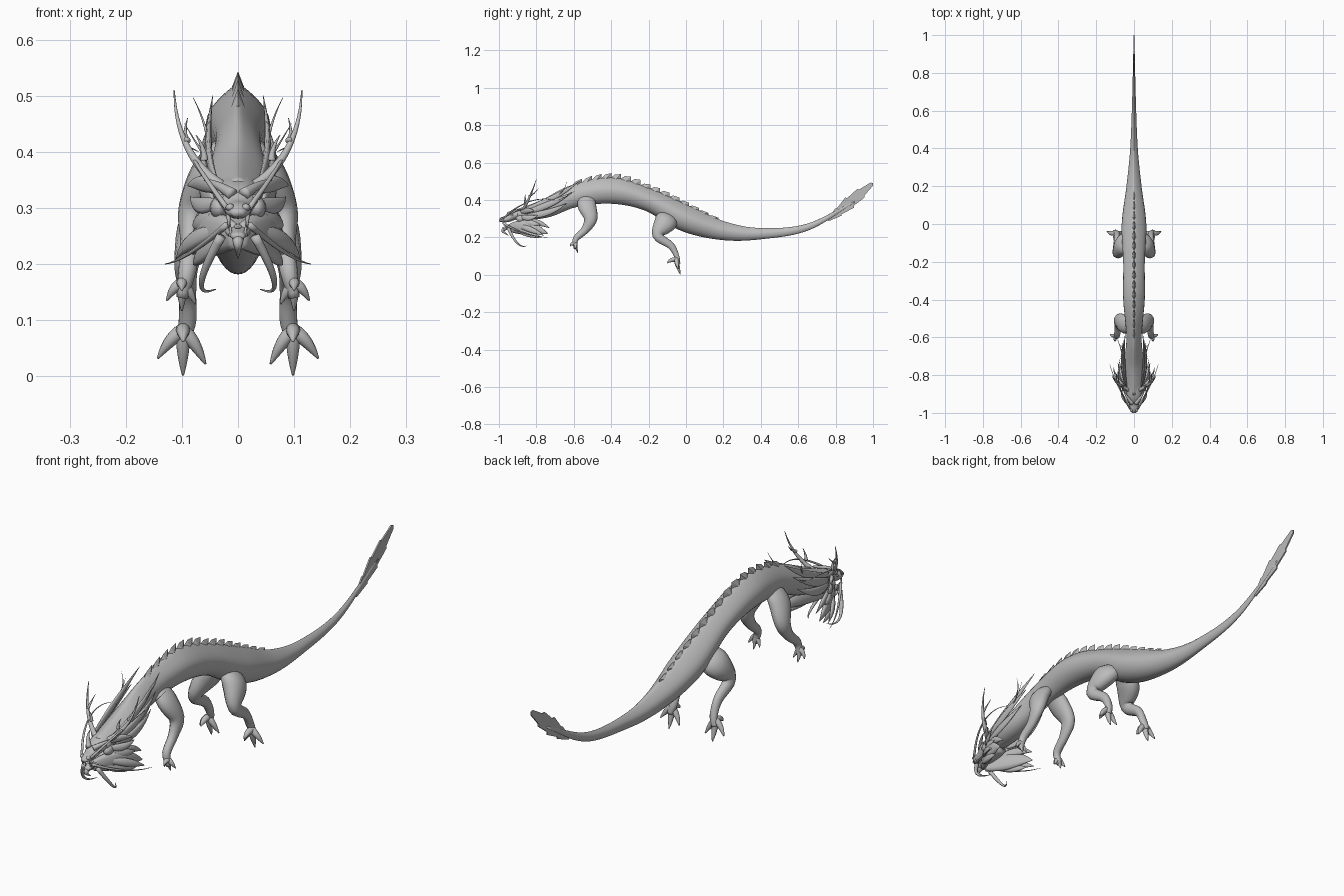
import bpy, bmesh, math
from mathutils import Vector

default_cube = bpy.data.objects.get("Cube")
if default_cube:
    bpy.data.objects.remove(default_cube)

shade = (.5, .5, .5, 1)
grey = bpy.data.materials.new("stone_grey")
grey.use_nodes = True
grey.diffuse_color = shade
grey.node_tree.nodes["Principled BSDF"].inputs["Base Color"].default_value = shade


def finish(bm, name, smooth=True):
    """Turn a bmesh into a named grey object."""
    bmesh.ops.recalc_face_normals(bm, faces=bm.faces)
    mesh = bpy.data.meshes.new(name)
    bm.to_mesh(mesh)
    bm.free()
    mesh.materials.append(grey)
    for polygon in mesh.polygons:
        polygon.use_smooth = smooth
    bpy.context.collection.objects.link(bpy.data.objects.new(name, mesh))


def spline(keys, steps):
    """Catmull-Rom curve through keys of position and half sizes."""
    keys = [Vector(key) for key in keys]
    padded = [keys[0] * 2 - keys[1], *keys, keys[-1] * 2 - keys[-2]]
    points = []
    for before, start, end, after in zip(padded, padded[1:], padded[2:], padded[3:]):
        for step in range(steps):
            t = step / steps
            tangent_in, tangent_out = (end - before) / 2, (after - start) / 2
            ease = t * t * (3 - 2 * t)
            points.append(start * (1 - ease) + end * ease
                          + tangent_in * t * (1 - t) ** 2 - tangent_out * t * t * (1 - t))
    return points + [keys[-1]]


def loft(name, keys, sides=12, steps=5, peak=0, mirror=1):
    """Oval tube through keys (x, y, z, half width, half height)."""
    points = spline(keys, steps)
    last = len(points) - 1
    bm = bmesh.new()
    rings = []
    side = Vector((1, 0, 0))
    for i, point in enumerate(points):
        centre = Vector(point[:3])
        tangent = Vector(points[min(i + 1, last)][:3]) - Vector(points[max(i - 1, 0)][:3])
        tangent.normalize()
        side = (side - tangent * side.dot(tangent)).normalized()
        up = side.cross(tangent)
        ring = []
        for j in range(sides):
            angle = math.tau * j / sides
            rise = math.sin(angle)
            width = math.cos(angle) * point[3] * (1 - peak * max(rise, 0) ** 2)
            co = centre + side * width + up * rise * point[4]
            co.x *= mirror
            ring.append(bm.verts.new(co))
        rings.append(ring)
    for ring, following in zip(rings, rings[1:]):
        for j in range(sides):
            bm.faces.new((ring[j - 1], ring[j], following[j], following[j - 1]))
    bm.faces.new(rings[0])
    bm.faces.new(rings[-1])
    finish(bm, name)


def centre_loft(name, keys, **options):
    """Loft on the middle plane through keys (y, z, half width, half height)."""
    loft(name, [(0, *key) for key in keys], **options)


def pair(name, keys, **options):
    loft("left_" + name, keys, mirror=1, **options)
    loft("right_" + name, keys, mirror=-1, **options)


def taper(t):
    return 1 - .9 * t


def claw(t):
    return 1 - .85 * t ** 2.5


def leaf(t):
    return math.sin(math.pi * (.2 + .78 * t))


def strand(name, start, end, bend, radius, flat=1, profile=taper):
    """Mirrored bowed strand with a radius profile along its length."""
    start, end, bend = Vector(start), Vector(end), Vector(bend)
    keys = []
    for step in range(7):
        t = step / 6
        centre = start.lerp(end, t) + bend * 4 * t * (1 - t)
        size = radius * profile(t)
        keys.append((*centre, size * flat, size))
    pair(name, keys, sides=10, steps=3)


def ball_pair(name, centre, size):
    for label, mirror in (("left_", 1), ("right_", -1)):
        bm = bmesh.new()
        bmesh.ops.create_uvsphere(bm, u_segments=12, v_segments=8, radius=1)
        bmesh.ops.scale(bm, vec=size, verts=bm.verts)
        bmesh.ops.translate(bm, vec=(centre[0] * mirror, *centre[1:]), verts=bm.verts)
        finish(bm, label + name)


# Long body from the head to the tail tip
body = [(-.9, .32, .04, .03), (-.75, .355, .053, .05), (-.6, .42, .04, .06), (-.4, .45, .057, .07),
        (-.2, .4, .057, .06), (0, .3, .065, .07), (.2, .235, .04, .05), (.4, .22, .02, .03),
        (.65, .255, .01, .018), (.9, .39, .004, .006)]
centre_loft("body", body, sides=28, steps=8, peak=.55)

# Saw-tooth back crest
backbone = spline(body, 12)


def back_point(y, lift, x=0):
    """Point above the back, allowing for the slope of the body."""
    i = min(range(1, len(backbone) - 1), key=lambda n: abs(backbone[n].x - y))
    along = backbone[i + 1] - backbone[i - 1]
    height = backbone[i][3] * math.hypot(1, along.y / along.x)
    return Vector((x, y, backbone[i].y + height + lift))


bm = bmesh.new()
teeth, length = 16, .065
for tooth in range(teeth):
    t = tooth / (teeth - 1)
    y = -.62 + .78 * t
    lift = .025 * math.sin(math.pi * min(1, .25 + .7 * t))
    front = bm.verts.new(back_point(y, -.01))
    rear = bm.verts.new(back_point(y + length, -.01))
    bulge = bm.verts.new(back_point(y + length / 2, lift * .7))
    tip = bm.verts.new(back_point(y + length, lift))
    for side in (-1, 1):
        foot = bm.verts.new(back_point(y + length / 2, -.012, side * .014))
        bm.faces.new((front, foot, bulge))
        bm.faces.new((bulge, foot, tip))
        bm.faces.new((foot, rear, tip))
finish(bm, "back_crest", smooth=False)

# Ragged tail fin with lobes swept towards the tip
root, tip = Vector((0, .76, .29)), Vector((0, 1, .49))
along = tip - root
across = Vector((0, -along.z, along.y)).normalized()
lobes = 4
edges = {1: [], -1: []}
for lobe in range(lobes):
    for t, reach in ((lobe / lobes, .75), ((lobe + .9) / lobes, 1)):
        for side, edge in edges.items():
            width = .036 * reach * math.sin(math.pi * (.05 + .88 * t))
            edge.append(root + along * t + across * width * side)
thickness = Vector((.006, 0, 0))
bm = bmesh.new()
outline = edges[1] + [tip] + edges[-1][::-1]
face = bm.faces.new([bm.verts.new(co - thickness / 2) for co in outline])
extruded = bmesh.ops.extrude_face_region(bm, geom=[face])["geom"]
bmesh.ops.translate(bm, vec=thickness, verts=[g for g in extruded if isinstance(g, bmesh.types.BMVert)])
finish(bm, "tail_fin", smooth=False)

# Legs from the shoulder or hip down to the sole
pair("front_leg", [(.01, -.53, .42, .02, .04), (.05, -.53, .37, .03, .05), (.08, -.51, .3, .026, .036),
                   (.085, -.54, .24, .018, .022), (.09, -.59, .19, .016, .016), (.1, -.59, .14, .01, .01)])
pair("rear_leg", [(.01, -.09, .32, .02, .05), (.06, -.11, .28, .04, .06), (.09, -.15, .21, .024, .03),
                  (.09, -.08, .155, .016, .02), (.09, -.05, .1, .016, .014), (.1, -.04, .06, .012, .01)])

# Spread clawed toes, smaller on the front feet
toe_reach = {"outer": (.045, .01, -.05), "middle": (0, .02, -.08),
             "inner": (-.04, .01, -.06), "heel": (0, -.05, -.02)}
for foot, ankle, scale in (("front", (.1, -.59, .165), .6), ("rear", (.098, -.05, .082), 1)):
    for toe, reach in toe_reach.items():
        end = Vector(ankle) + Vector(reach) * scale
        strand(f"{foot}_{toe}_toe", ankle, end, (0, -.004, .006), .013 * scale ** .5, profile=claw)

# Skull, snout, open jaw and tongue
centre_loft("snout", [(-.84, .335, .04, .03), (-.91, .32, .038, .025), (-.95, .3, .026, .018),
                      (-.98, .295, .022, .014), (-1, .29, .01, .006)], sides=16)
centre_loft("lower_jaw", [(-.84, .29, .03, .02), (-.92, .262, .026, .013), (-.98, .248, .01, .006)])
centre_loft("tongue", [(-.88, .275, .014, .007), (-.96, .265, .005, .002)])
centre_loft("chin_tuft", [(-.96, .25, .012, .01), (-.98, .235, .008, .008), (-.95, .21, .001, .001)])

# Facial features
ball_pair("eye", (.028, -.93, .318), (.008, .008, .006))
ball_pair("nostril", (.014, -.985, .301), (.008, .01, .007))
ball_pair("cheek", (.034, -.88, .3), (.016, .03, .02))
strand("brow", (.01, -.95, .325), (.06, -.87, .35), (.005, 0, .005), .011)
strand("upper_fang", (.017, -.975, .29), (.016, -.975, .26), (0, -.003, 0), .005)
strand("lower_fang", (.013, -.96, .25), (.014, -.96, .275), (0, -.003, 0), .004)

# Branched antlers
strand("antler", (.025, -.88, .335), (.114, -.8, .51), (.02, 0, -.015), .011)
strand("antler_prong", (.06, -.86, .385), (.075, -.86, .43), (-.004, 0, 0), .007)
strand("antler_spur", (.09, -.84, .42), (.09, -.79, .46), (.004, 0, -.006), .006)

# Ears and cheek frills
strand("ear", (.04, -.88, .335), (.09, -.81, .34), (0, 0, .006), .015, .5, leaf)
strand("cheek_frill", (.04, -.88, .31), (.085, -.79, .32), (.005, 0, -.01), .015, .5, leaf)
strand("jaw_frill", (.035, -.88, .29), (.08, -.78, .27), (.008, 0, -.004), .018, .5, leaf)

# Swept beard
strand("beard_lobe", (.005, -.94, .25), (.085, -.74, .22), (.01, 0, .015), .04, .4, leaf)
strand("beard_lower_tuft", (.03, -.91, .245), (.08, -.77, .2), (.008, 0, -.004), .018, .5, leaf)
strand("beard_outer_tuft", (.04, -.89, .26), (.11, -.76, .21), (.01, 0, .004), .016, .5, leaf)
strand("beard_upper_tuft", (.035, -.87, .28), (.075, -.73, .25), (.01, 0, .015), .018, .5, leaf)

# Mane locks sweeping up the neck
strand("upper_mane_lock", (.04, -.86, .35), (.045, -.57, .5), (.01, 0, -.015), .016, .4, leaf)
strand("middle_mane_lock", (.045, -.85, .335), (.055, -.61, .44), (.012, 0, -.01), .018, .4, leaf)
strand("lower_mane_lock", (.045, -.85, .315), (.055, -.64, .38), (.012, 0, -.015), .018, .4, leaf)

# Long thin whiskers and curling tendrils
strand("snout_whisker", (.02, -.98, .3), (.07, -.7, .4), (.035, 0, .04), .005)
strand("raised_whisker", (.05, -.72, .4), (.08, -.64, .497), (-.005, .02, 0), .004)
strand("shoulder_whisker", (.05, -.75, .38), (.095, -.59, .45), (-.005, 0, -.01), .004)
strand("cheek_tendril", (.02, -.97, .27), (.13, -.74, .2), (.01, 0, -.015), .006)
strand("chin_tendril", (.03, -.95, .25), (.04, -.85, .155), (.03, 0, -.035), .009)
